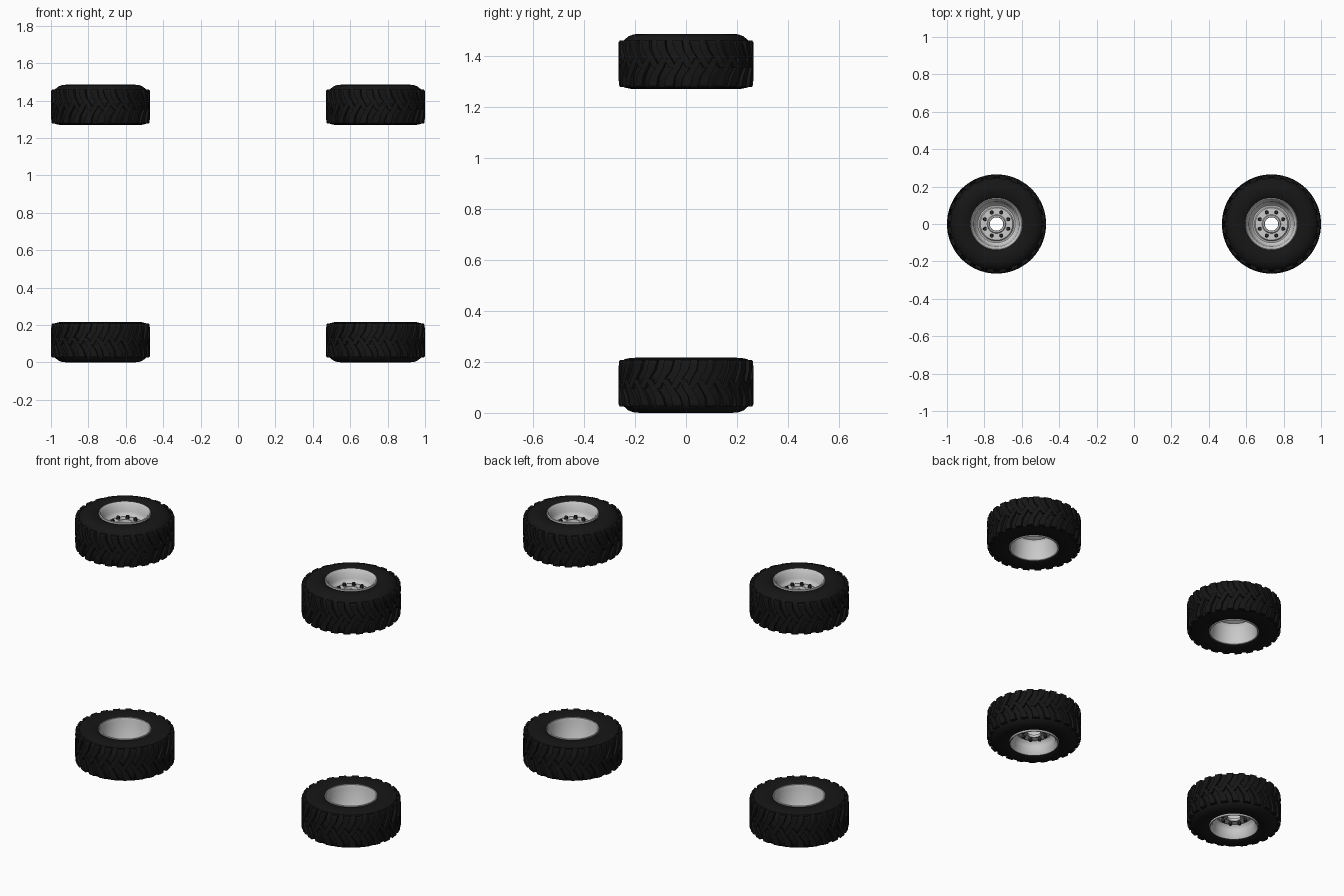
import bpy, bmesh, math
from mathutils import Matrix

if "Cube" in bpy.data.objects:
    bpy.data.objects.remove(bpy.data.objects["Cube"])

H = 0.217          # wheel width
R = 0.265          # radius over the tread lugs
CX = 1 - R         # wheel centre
TOP = 1.485        # overall height


def material(name, c):
    m = bpy.data.materials.new(name)
    m.diffuse_color = (c, c, c, 1)
    m.use_nodes = True
    m.node_tree.nodes["Principled BSDF"].inputs["Base Color"].default_value = m.diffuse_color
    return m


rubber = material("black_rubber", 0.008)
steel_dark = material("dark_steel", 0.03)


def lathe(bm, profile, seg):
    """Revolve a closed (r, z) profile around z."""
    rings = [[bm.verts.new((r * math.cos(2 * math.pi * i / seg),
                            r * math.sin(2 * math.pi * i / seg), z)) for r, z in profile]
             for i in range(seg)]
    n = len(profile)
    for i in range(seg):
        a, b = rings[i], rings[(i + 1) % seg]
        for j in range(n):
            k = (j + 1) % n
            bm.faces.new((a[j], b[j], b[k], a[k]))


def lug(bm, path, turn):
    """Sweep a tapered block over the tread; path = (z, angle, half width, base r, top r)."""
    rows = []
    for z, ang, w, rb, rt in path:
        row = []
        for r, s in ((rb, -1.15), (rt, -1), (rt, 1), (rb, 1.15)):
            t = turn + ang + s * w / R
            row.append(bm.verts.new((r * math.cos(t), r * math.sin(t), z)))
        rows.append(row)
    for a, b in zip(rows, rows[1:]):
        for j in range(4):
            k = (j + 1) % 4
            bm.faces.new((a[j], a[k], b[k], b[j]))
    bm.faces.new(rows[0])
    bm.faces.new(rows[-1][::-1])


def finish(bm, name, mat=None, angle=35):
    bmesh.ops.recalc_face_normals(bm, faces=bm.faces)
    me = bpy.data.meshes.new(name)
    bm.to_mesh(me)
    bm.free()
    if mat:
        me.materials.append(mat)
    me.shade_smooth()
    me.set_sharp_from_angle(angle=math.radians(angle))
    return me


# Tyre carcass: flatter inner side, rounder outer side
bm = bmesh.new()
lathe(bm, [(0.137, 0.012), (0.150, 0.004), (0.180, 0.0), (0.220, 0.002), (0.242, 0.007),
           (0.250, 0.018), (0.252, 0.07), (0.253, 0.11), (0.252, 0.15), (0.249, 0.180),
           (0.242, 0.193), (0.226, 0.207), (0.205, 0.215), (0.180, 0.217), (0.155, 0.213),
           (0.137, 0.203)], 72)
tyre = finish(bm, "tyre", rubber)

# Tread: bent lugs from each shoulder, interlocking past the centre line
bm = bmesh.new()
COUNT = 24
pitch = 2 * math.pi / COUNT
for i in range(COUNT):
    lug(bm, [(0.009, 0, 0.019, 0.234, 0.259), (0.016, 0, 0.019, 0.240, 0.263),
             (0.050, 0.03, 0.017, 0.245, R), (0.085, 0.12, 0.015, 0.245, R),
             (0.122, 0.19, 0.014, 0.245, R)], i * pitch)
    lug(bm, [(0.191, 0, 0.019, 0.232, 0.260), (0.184, 0, 0.019, 0.240, 0.264),
             (0.152, 0.03, 0.017, 0.245, R), (0.117, 0.12, 0.015, 0.245, R),
             (0.085, 0.19, 0.014, 0.245, R)], (i + 0.5) * pitch)
tread = finish(bm, "tread", rubber, 25)

# Rim: outer lip, dished face with bore, deep open barrel on the inner side
bm = bmesh.new()
lathe(bm, [(0.140, 0.203), (0.139, 0.214), (0.135, 0.216), (0.131, 0.213), (0.128, 0.204),
           (0.121, 0.196), (0.117, 0.165), (0.110, 0.150), (0.100, 0.140), (0.092, 0.141),
           (0.086, 0.148), (0.050, 0.148), (0.046, 0.153), (0.038, 0.153), (0.036, 0.150),
           (0.036, 0.138), (0.086, 0.138), (0.100, 0.130), (0.114, 0.125), (0.124, 0.110),
           (0.130, 0.020), (0.134, 0.004), (0.138, 0.001), (0.141, 0.004), (0.141, 0.014),
           (0.134, 0.030), (0.128, 0.110), (0.126, 0.190)], 64)
rim = finish(bm, "rim")

# Eight wheel nuts around the bore
bm = bmesh.new()
for i in range(8):
    a = (i + 0.5) * math.pi / 4
    bmesh.ops.create_cone(bm, cap_ends=True, segments=6, radius1=0.011, radius2=0.009, depth=0.018,
                          matrix=Matrix.Translation((0.067 * math.cos(a), 0.067 * math.sin(a), 0.155)))
nuts = finish(bm, "wheel_nuts", steel_dark)

# Four wheels: the upper pair faces up, the lower pair is flipped to face down
for side, x in (("left", -CX), ("right", CX)):
    for level in ("upper", "lower"):
        for me in (tyre, tread, rim, nuts):
            ob = bpy.data.objects.new(f"{level}_{side}_{me.name}", me)
            bpy.context.collection.objects.link(ob)
            if level == "upper":
                ob.location = (x, 0, TOP - H)
            else:
                ob.location = (x, 0, H)
                ob.rotation_euler = (math.pi, 0, 0)
